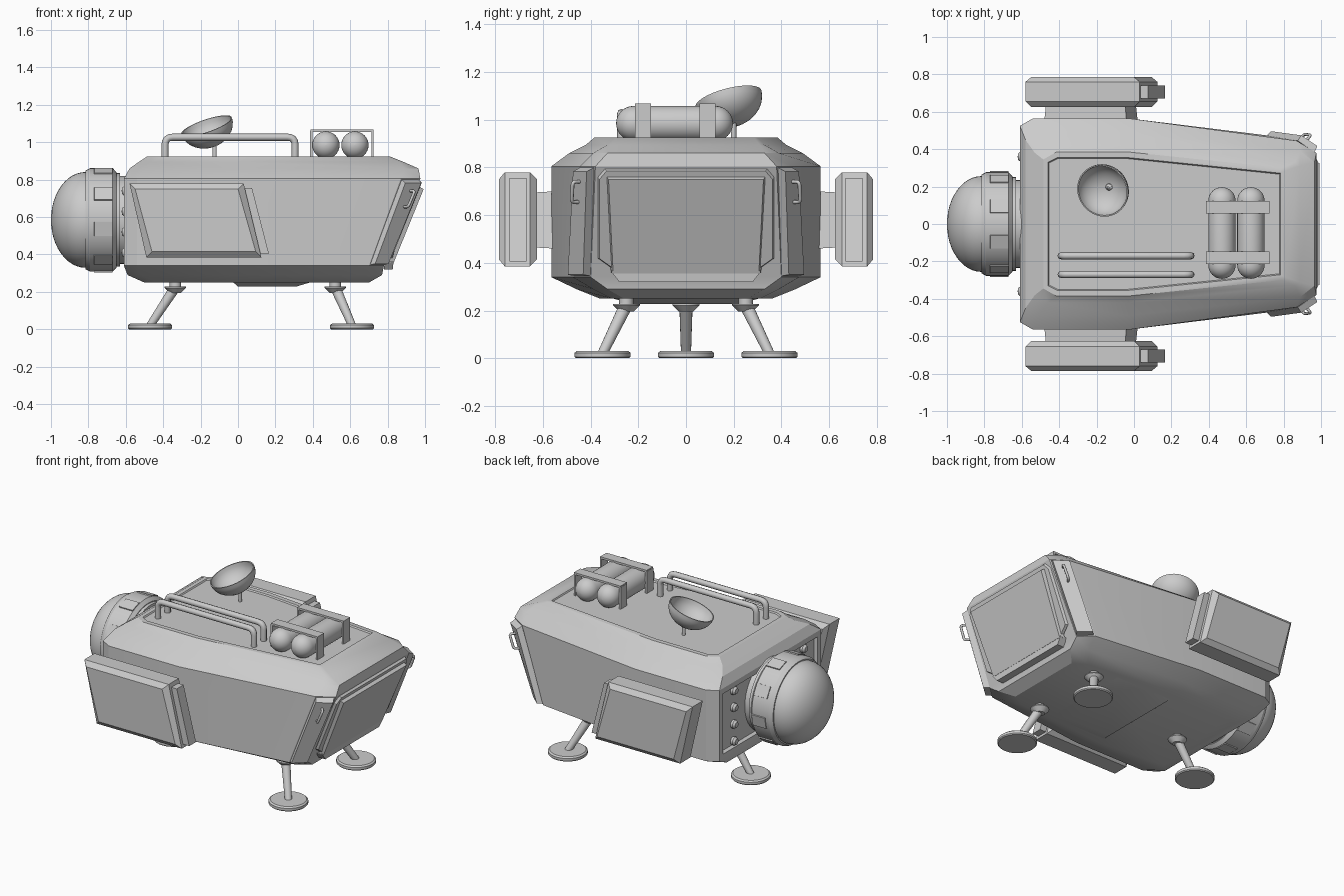
import bpy, bmesh, math
from mathutils import Vector, Matrix

if "Cube" in bpy.data.objects:
    bpy.data.objects.remove(bpy.data.objects["Cube"])


def loft(name, rings, edit=None):
    """Skin a stack of equal-length point rings and cap both ends."""
    bm = bmesh.new()
    vs = [[bm.verts.new(p) for p in r] for r in rings]
    n = len(rings[0])
    for a, b in zip(vs, vs[1:]):
        for i in range(n):
            j = (i + 1) % n
            bm.faces.new((a[i], a[j], b[j], b[i]))
    bm.faces.new(vs[0])
    bm.faces.new(vs[-1])
    bmesh.ops.recalc_face_normals(bm, faces=bm.faces)
    if edit:
        edit(bm)
    me = bpy.data.meshes.new(name)
    bm.to_mesh(me)
    bm.free()
    ob = bpy.data.objects.new(name, me)
    bpy.context.collection.objects.link(ob)
    return ob


def frame(loc, direction=(0, 0, 1)):
    return Matrix.Translation(loc) @ Vector(direction).to_track_quat('Z', 'Y').to_matrix().to_4x4()


def lathe(name, profile, mat, n=32):
    """Revolve (radius, height) pairs around the local z of mat."""
    return loft(name, [[mat @ Vector((max(r, .0005) * math.cos(2 * math.pi * i / n),
                                      max(r, .0005) * math.sin(2 * math.pi * i / n), h))
                        for i in range(n)] for r, h in profile])


def rod(name, a, b, r0, r1, n=16):
    d = Vector(b) - Vector(a)
    return lathe(name, [(r0, 0), (r1, d.length)], frame(a, d), n)


def prism(name, pts, vec, shrink=1.0):
    pts = [Vector(p) for p in pts]
    c = sum(pts, Vector()) / len(pts)
    return loft(name, [pts, [c + (p - c) * shrink + Vector(vec) for p in pts]])


def box(name, lo, hi):
    (x0, y0, z0), (x1, y1, z1) = lo, hi
    return prism(name, [(x0, y0, z0), (x1, y0, z0), (x1, y1, z0), (x0, y1, z0)], (0, 0, z1 - z0))


def tube(name, pts, r, bend):
    """Bent pipe with rounded corners."""
    pts = [Vector(p) for p in pts]
    path = [pts[0]]
    for a, b, c in zip(pts, pts[1:], pts[2:]):
        p, q = b + (a - b).normalized() * bend, b + (c - b).normalized() * bend
        path += [p * (1 - t) ** 2 + b * 2 * t * (1 - t) + q * t * t for t in (0, .25, .5, .75, 1)]
    path.append(pts[-1])
    cu = bpy.data.curves.new(name, 'CURVE')
    cu.dimensions, cu.bevel_depth, cu.bevel_resolution, cu.use_fill_caps = '3D', r, 2, True
    sp = cu.splines.new('POLY')
    sp.points.add(len(path) - 1)
    for s, p in zip(sp.points, path):
        s.co = (*p, 1)
    ob = bpy.data.objects.new(name, cu)
    bpy.context.collection.objects.link(ob)


# Hull: stacked outlines, tapered towards the sloping nose
def outline(z, xb, xf, xc, yb, yc, yf):
    half = [(xb, yb - .04), (xb + .07, yb), (-.03, yb), (xc, yc), (xf, yf)]
    return [(x, y, z) for x, y in half] + [(x, -y, z) for x, y in reversed(half)]


def hull_panels(bm):
    bm.normal_update()
    top = max(bm.faces, key=lambda f: f.calc_center_median().z)
    rear = max((f for f in bm.faces if f.normal.x < -.99), key=lambda f: f.calc_area())
    bmesh.ops.inset_region(bm, faces=[top], thickness=.03)
    bmesh.ops.inset_region(bm, faces=[top], thickness=.006, depth=-.008)
    bmesh.ops.inset_region(bm, faces=[rear], thickness=.05)
    bmesh.ops.inset_region(bm, faces=[rear], thickness=.012, depth=-.02)


loft("hull", [outline(*r) for r in (
    (.25, -.50, .70, .61, .36, .31, .26),
    (.29, -.59, .77, .68, .46, .39, .33),
    (.34, -.61, .78, .70, .565, .475, .40),
    (.805, -.61, .975, .87, .565, .445, .38),
    (.86, -.58, .965, .89, .49, .39, .33),
    (.895, -.53, .885, .86, .42, .33, .31),
    (.925, -.485, .81, .79, .385, .30, .285))], hull_panels)
prism("belly_plate", [(-.03, -.32, .255), (.40, -.32, .255), (.40, .32, .255), (-.03, .32, .255)],
      (-.03, 0, -.027), .72)

# Sloping front door with an upright lower lip
prism("door_frame", [(.805, -.30, .37), (.805, .30, .37), (.82, .37, .42), (.955, .37, .76),
                     (.97, .34, .795), (.97, -.34, .795), (.955, -.37, .76), (.82, -.37, .42)],
      (.015, 0, -.006), .98)
prism("door_panel", [(.80, -.315, .36), (.80, .315, .36), (.965, .335, .765), (.965, -.335, .765)],
      (.03, 0, -.01), .97)
prism("door_lip", [(.78, -.28, .32), (.78, .28, .32), (.785, .315, .365), (.785, -.315, .365)], (.047, 0, 0))

for s, side in ((1, "left"), (-1, "right")):
    # Corner plates with handles
    prism(side + "_corner_plate", [(.705, s * .468, .345), (.78, s * .40, .345),
                                   (.965, s * .385, .80), (.875, s * .445, .80)],
          (.022, s * .03, -.006), .95)
    tube(side + "_corner_handle", [(.87, s * .425, .655), (.91, s * .48, .655),
                                   (.945, s * .475, .74), (.90, s * .42, .74)], .008, .015)

    # Side pods: bevelled slanted slabs
    def pod_ring(y, d):
        return [(-.58 + d, s * y, .78 - d), (.03 - d, s * y, .78 - d),
                (.125 - d, s * y, .385 + d), (-.49 + d, s * y, .385 + d)]
    loft(side + "_pod", [pod_ring(y, d) for y, d in
                         ((.625, .03), (.655, 0), (.76, 0), (.785, .03))])
    prism(side + "_pod_vent", [(0, s * .67, .755), (.075, s * .67, .755),
                               (.165, s * .67, .405), (.08, s * .67, .405)], (0, s * .07, 0))
    prism(side + "_pod_mount", [(-.48, s * .55, .70), (-.04, s * .55, .70),
                                (.02, s * .55, .46), (-.43, s * .55, .46)], (0, s * .09, 0), .96)

    # Rear bolts
    for i in range(4):
        lathe(side + "_rear_bolt", [(.027, 0), (.027, .015), (.017, .028), (0, .03)],
              frame((-.592, s * .36, .41 + .11 * i), (-1, 0, 0)), 16)

# Rear neck, collar and dome
ZC = .585
dome = [(.256 * math.cos(a), .815 + .185 * math.sin(a)) for a in
        [math.pi / 2 * i / 12 for i in range(13)]]
lathe("rear_neck", [(.235, .56), (.235, .63), (.25, .63), (.25, .66)], frame((0, 0, ZC), (-1, 0, 0)), 48)
lathe("rear_collar", [(.255, .65), (.277, .67), (.277, .79), (.264, .815), (.25, .815)],
      frame((0, 0, ZC), (-1, 0, 0)), 48)
lathe("rear_dome", [(.256, .80)] + dome, frame((0, 0, ZC), (-1, 0, 0)), 48)
for i in range(9):
    a = math.radians(20 + 40 * i)
    out, tan = Vector((0, math.sin(a), math.cos(a))), Vector((0, math.cos(a), -math.sin(a)))
    c = Vector((0, 0, ZC)) + out * .265
    prism("collar_window", [c + Vector((x, 0, 0)) + tan * t for x, t in
                            ((-.77, -.038), (-.67, -.038), (-.67, .038), (-.77, .038))], out * .016, .97)

# Landing legs: one at the rear, two at the front
for fx, fy, tx, ty in ((-.47, 0, -.335, 0), (.61, .35, .52, .25), (.61, -.35, .52, -.25)):
    lathe("foot_pad", [(.112, 0), (.118, .006), (.118, .022), (.108, .03)], frame((fx, fy, 0)))
    rod("leg_strut", (fx, fy, .02), (tx, ty, .225), .021, .028)
    lathe("leg_cap", [(.03, .195), (.057, .222), (.057, .228), (.03, .228), (.03, .255)],
          frame((tx, ty, 0)), 20)

# Roof rails
for y in (-.17, -.27):
    tube("roof_rail", [(-.39, y, .91), (-.39, y, 1.027), (.305, y, 1.027), (.305, y, .91)], .019, .04)

# Roof tanks and their brackets
R = .073
ends = [math.pi / 2 * i / 8 for i in range(9)]
capsule = [(R * math.sin(a), -.172 - R * math.cos(a)) for a in ends] + \
          [(R * math.cos(a), .172 + R * math.sin(a)) for a in ends]
for x in (.47, .625):
    lathe("roof_tank", capsule, frame((x, -.048, .985), (0, 1, 0)))
for y in (-.18, .09):
    y0, y1 = y - .033, y + .033
    box("bracket_top", (.388, y0, 1.055), (.725, y1, 1.068))
    box("bracket_foot_rear", (.386, y0, .89), (.398, y1, 1.06))
    box("bracket_foot_front", (.713, y0, .89), (.725, y1, 1.06))

# Tilted dish on its post
A, D = .143, .118
cup = [(A * math.sin(t), -D * math.cos(t)) for t in ends]
lathe("dish", cup + [(r * .95, h * .92) for r, h in reversed(cup)],
      frame((-.168, .178, 1.088), (-.31, -.24, .92)), 40)
rod("dish_post", (-.125, .2, .90), (-.125, .2, 1.005), .011, .011)
lathe("dish_feed", [(.018, 0), (.018, .015), (.006, .025)], frame((-.13, .2, .985), (-.31, -.24, .92)), 16)

# Smooth the rounded parts, keep edges crisp
bpy.ops.object.select_all(action='DESELECT')
for ob in bpy.context.collection.objects:
    if ob.type == 'MESH':
        ob.select_set(True)
        bpy.context.view_layer.objects.active = ob
bpy.ops.object.shade_smooth_by_angle(angle=math.radians(25))
